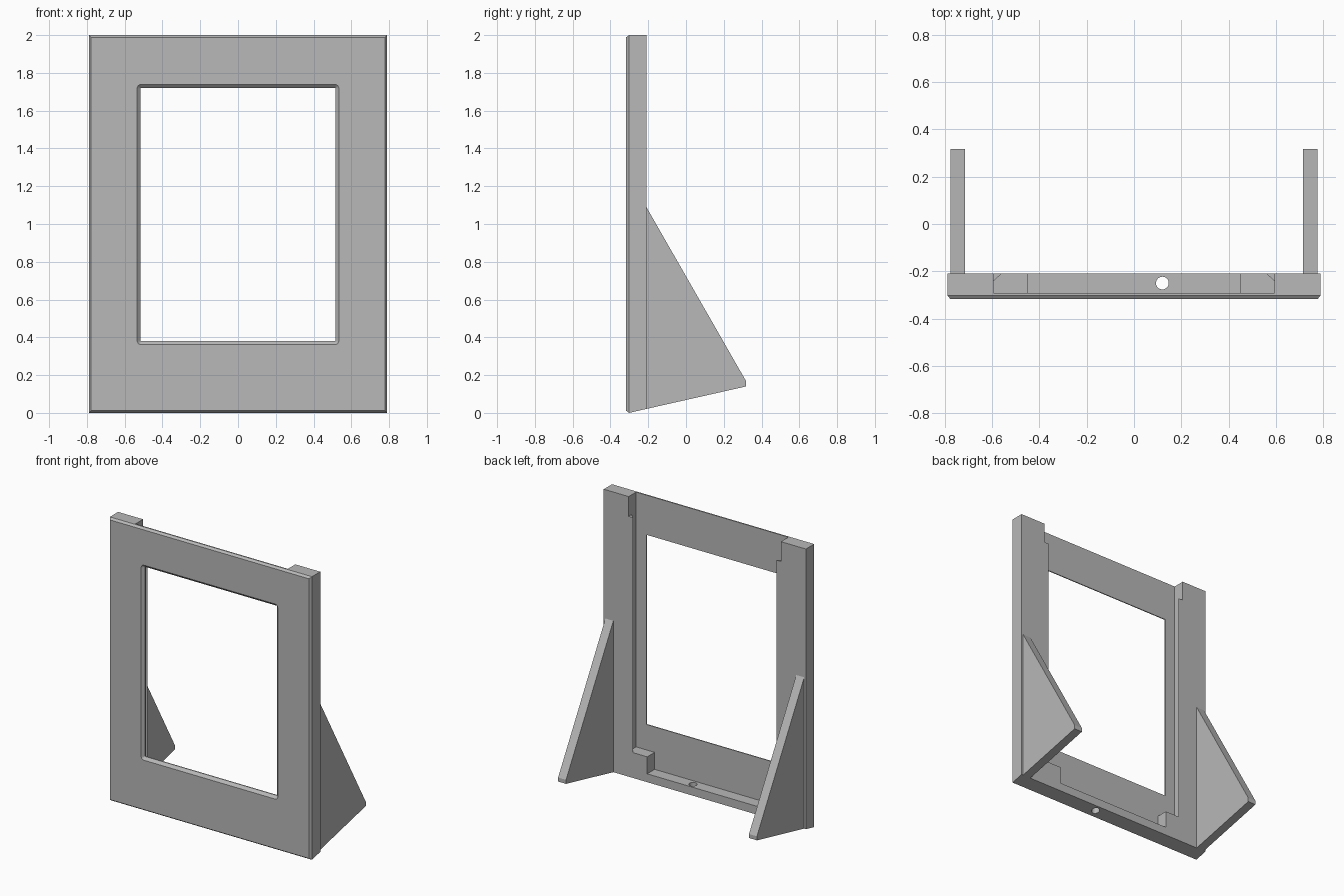
import bpy, bmesh, math

if "Cube" in bpy.data.objects:
    bpy.data.objects.remove(bpy.data.objects["Cube"])

grey = bpy.data.materials.new("plain grey")
grey.diffuse_color = (0.48, 0.48, 0.48, 1)
grey.use_nodes = True
grey.node_tree.nodes["Principled BSDF"].inputs["Base Color"].default_value = grey.diffuse_color

FRONT, BACK = -0.318, -0.21      # frame thickness
PLATE = -0.293                   # rear of the thin front plate
SLOT = 0.595                     # slot half width
LEDGE = 0.08                     # top of the bottom ledge


def loft(name, rings):
    """Closed solid through matching rings of 3D points."""
    bm = bmesh.new()
    vs = [[bm.verts.new(p) for p in ring] for ring in rings]
    n = len(rings[0])
    for a, b in zip(vs, vs[1:]):
        for i in range(n):
            j = (i + 1) % n
            bm.faces.new((a[i], a[j], b[j], b[i]))
    bm.faces.new(vs[0][::-1])
    bm.faces.new(vs[-1])
    bmesh.ops.recalc_face_normals(bm, faces=bm.faces)
    me = bpy.data.meshes.new(name)
    bm.to_mesh(me)
    bm.free()
    me.materials.append(grey)
    ob = bpy.data.objects.new(name, me)
    bpy.context.collection.objects.link(ob)
    return ob


def box(name, x0, x1, y0, y1, z0, z1):
    return loft(name, [[(x0, y0, z), (x1, y0, z), (x1, y1, z), (x0, y1, z)]
                       for z in (z0, z1)])


def rect(hx, y, z0, z1):
    return [(-hx, y, z0), (hx, y, z0), (hx, y, z1), (-hx, y, z1)]


def window_ring(y, d):
    """Rounded window outline grown by d."""
    hx, z0, z1, r = 0.515 + d, 0.38 - d, 1.72 + d, 0.002 + d
    corners = [(hx - r, z1 - r), (r - hx, z1 - r), (r - hx, z0 + r), (hx - r, z0 + r)]
    pts = []
    for k, (cx, cz) in enumerate(corners):
        for s in range(5):
            a = math.pi / 2 * (k + s / 4)
            pts.append((cx + r * math.cos(a), y, cz + r * math.sin(a)))
    return pts


def cut(target, cutter):
    cutter.hide_render = True
    mod = target.modifiers.new("cut", 'BOOLEAN')
    mod.operation, mod.solver, mod.object = 'DIFFERENCE', 'EXACT', cutter
    bpy.context.view_layer.objects.active = target
    bpy.ops.object.modifier_apply(modifier=mod.name)
    bpy.data.objects.remove(cutter)


# Frame body: chamfered front edge, sloping underside
frame = loft("frame", [rect(0.777, FRONT, 0.012, 1.988),
                       rect(0.79, -0.302, 0.0, 2.0),
                       rect(0.79, BACK, 0.021, 2.0)])

# Rear slot with overhanging side lips, open at the top
profile = [(-SLOT, PLATE), (SLOT, PLATE), (SLOT, -0.242), (0.56, BACK),
           (0.56, -0.15), (-0.56, -0.15), (-0.56, BACK), (-SLOT, -0.242)]
cut(frame, loft("slot_cutter", [[(x, y, z) for x, y in profile] for z in (LEDGE, 2.1)]))

# Wider entry at the top of the slot
cut(frame, box("entry_cutter", -SLOT, SLOT, -0.25, -0.15, 1.86, 2.1))

# Window with bevelled front edge
cut(frame, loft("window_cutter", [window_ring(-0.334, 0.036), window_ring(-0.300, 0.0),
                                  window_ring(-0.15, 0.0)]))

# Small round hole through the bottom ledge
circle = [(0.12 + 0.027 * math.cos(i * math.pi / 16),
           -0.25 + 0.027 * math.sin(i * math.pi / 16)) for i in range(32)]
cut(frame, loft("hole_cutter", [[(x, y, z) for x, y in circle] for z in (-0.1, 0.15)]))

# Corner stops and triangular support legs on both sides
leg = [(BACK, 0.021), (0.318, 0.14), (0.318, 0.168), (BACK, 1.09)]
for side, label in ((-1, "left"), (1, "right")):
    xs = sorted((side * 0.45, side * SLOT))
    box("corner_stop_" + label, xs[0], xs[1], PLATE, BACK, LEDGE, 0.2)
    loft("support_leg_" + label, [[(side * x, y, z) for y, z in leg] for x in (0.715, 0.777)])
